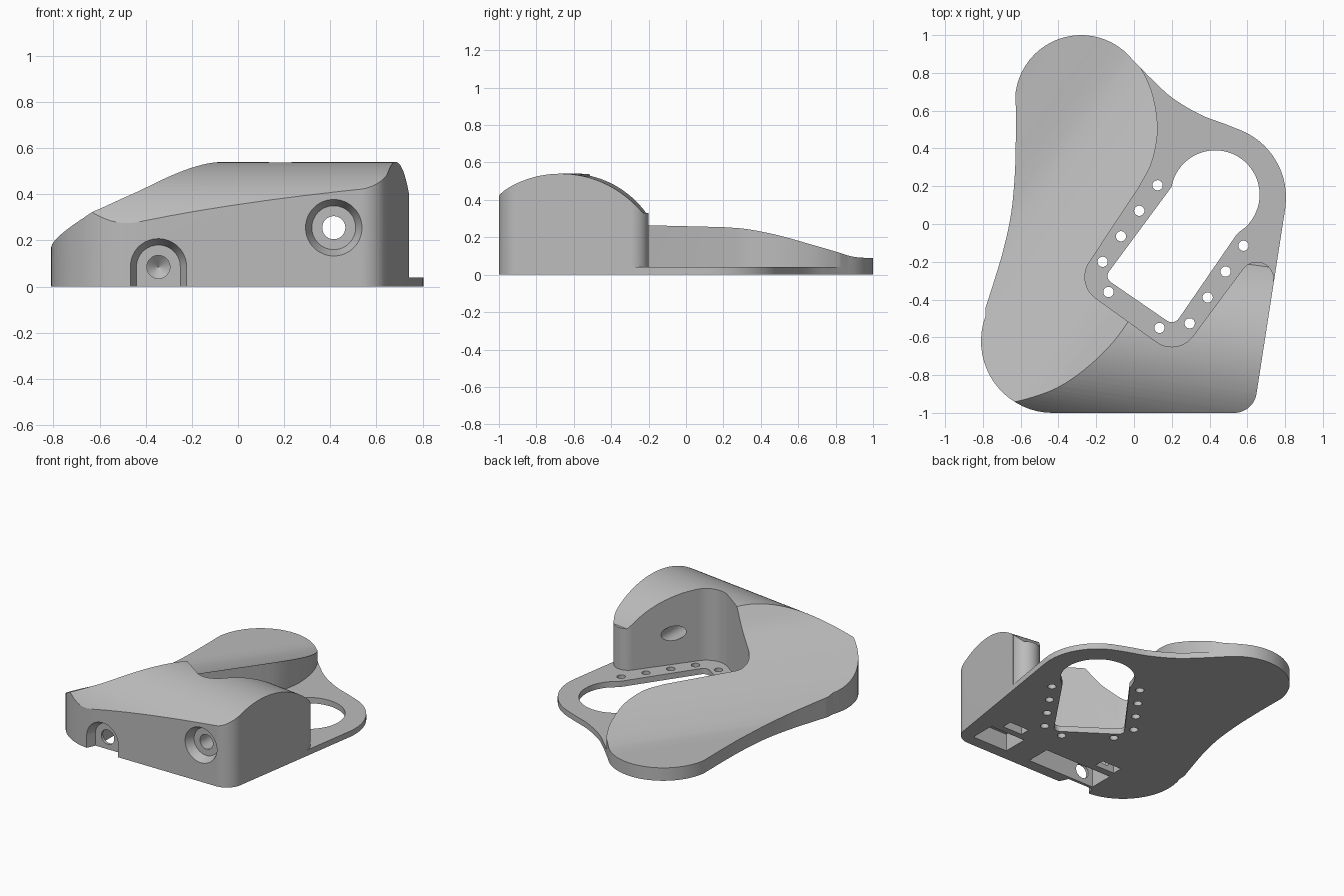
import bpy, bmesh
from math import radians, cos, sin, pi
from mathutils import Vector

if "Cube" in bpy.data.objects:
    bpy.data.objects.remove(bpy.data.objects["Cube"])

X, Y, Z = Vector((1, 0, 0)), Vector((0, 1, 0)), Vector((0, 0, 1))

grey = bpy.data.materials.new("plain_grey")
grey.use_nodes = True
grey.diffuse_color = (0.5, 0.5, 0.5, 1)
grey.node_tree.nodes["Principled BSDF"].inputs["Base Color"].default_value = (0.5, 0.5, 0.5, 1)


def arc(cx, cy, r, a0, a1):
    n = max(4, int(abs(a1 - a0) / 6))
    angles = [radians(a0 + (a1 - a0) * i / n) for i in range(n + 1)]
    return [(cx + r * cos(a), cy + r * sin(a)) for a in angles]


def spline(pts, steps=6):
    """Smooth curve through the points."""
    p = [Vector(q) for q in pts]
    p = [p[0] * 2 - p[1]] + p + [p[-1] * 2 - p[-2]]
    out = []
    for a, b, c, d in zip(p, p[1:], p[2:], p[3:]):
        for i in range(steps):
            t = i / steps
            out.append(tuple(b + (c - a) * (t / 2) + (a * 2 - b * 5 + c * 4 - d) * (t * t / 2)
                             + (b * 3 - a - c * 3 + d) * (t ** 3 / 2)))
    return out + [tuple(pts[-1])]


def solid(name, rings, u, v, w, origin=Vector()):
    """Closed solid skinned through (points, height) rings."""
    bm = bmesh.new()
    loops = [[bm.verts.new(origin + u * a + v * b + w * h) for a, b in pts] for pts, h in rings]
    for lo, hi in zip(loops, loops[1:]):
        for i in range(len(lo)):
            j = (i + 1) % len(lo)
            bm.faces.new((lo[i], lo[j], hi[j], hi[i]))
    bm.faces.new(loops[0])
    bm.faces.new(loops[-1])
    bmesh.ops.recalc_face_normals(bm, faces=bm.faces)
    me = bpy.data.meshes.new(name)
    bm.to_mesh(me)
    bm.free()
    me.materials.append(grey)
    ob = bpy.data.objects.new(name, me)
    bpy.context.collection.objects.link(ob)
    return ob


def prism(name, pts, h0, h1, u=X, v=Y, w=Z, origin=Vector()):
    return solid(name, [(pts, h0), (pts, h1)], u, v, w, origin)


def box(name, x0, x1, y0, y1, z0, z1):
    return prism(name, [(x0, y0), (x1, y0), (x1, y1), (x0, y1)], z0, z1)


def combine(ob, tool, operation):
    tool.hide_render = True
    mod = ob.modifiers.new(operation, 'BOOLEAN')
    mod.operation, mod.solver, mod.object = operation, 'EXACT', tool
    bpy.context.view_layer.objects.active = ob
    bpy.ops.object.modifier_apply(modifier=mod.name)
    bpy.data.objects.remove(tool)


# Full outline, raised as a block
outline = (arc(-.28, .65, .35, 38, 172)
           + spline([(-.625, .5), (-.63, .28), (-.65, .06), (-.69, -.13), (-.74, -.3), (-.785, -.44)])
           + arc(-.43, -.62, .38, 160, 270)
           + arc(.53, -.88, .12, -90, -8)
           + arc(.42, .14, .385, -8, 70)
           + spline([(.48, .53), (.35, .58), (.2, .67), (.08, .78)]))
body = prism("hand_rest", outline, 0, .8)

# Palm surface: an S profile swept parallel to the slot
palm = spline([(-1.5, .09), (-.8, .09), (-.6, .092), (-.5, .105), (-.39, .135), (-.3, .165),
               (-.19, .21), (-.077, .262), (.036, .32), (.123, .38), (.19, .435), (.28, .54), (.4, .68)])
palm += [(2, .7), (2, -.1), (-1.5, -.1)]
combine(body, prism("palm_form", palm, -2, 2, Vector((.81, -.587, 0)), Z, Vector((.587, .81, 0))), 'INTERSECT')

# Finger dome: a round profile along a slightly turned axis
R = .57
dome = [(R * sin(a), .54 - R + R * cos(a)) for a in [radians(-75 + 3 * i) for i in range(43)]]
dome += [(2.5, dome[-1][1]), (2.5, -.1), (dome[0][0], -.1)]
combine(body, prism("dome_form", dome, -2, 2, Vector((.136, .99, 0)), Z, Vector((.99, -.136, 0)),
                    Vector((.68, -.67, 0))), 'INTERSECT')

# Low plate around the slot
well = (arc(.65, -.29, .09, -8, 145) + arc(.2, -.51, .14, -36, -126) + arc(-.12, -.28, .14, -126, -216)
        + spline([(.03, .2), (.095, .33), (.125, .5), (.1, .68), (.045, .81), (-.004, .866)])
        + [(-.004, 1.3), (1.2, 1.3), (1.2, -.303)])
combine(body, prism("well_cut", well, .04, 1), 'DIFFERENCE')

# Keyhole slot
slot = (arc(.43, .155, .235, -47, 170) + arc(-.1, -.275, .04, 144, 234)
        + arc(.2, -.475, .045, 234, 324) + [(.54, -.06), (.56, -.04)])
combine(body, prism("slot_cut", slot, -.1, .5), 'DIFFERENCE')

# Small holes around the slot
rows = [(.125 - .097 * i, .205 - .135 * i) for i in range(4)]
rows += [(.58 - .095 * i, -.115 - .137 * i) for i in range(4)]
for x, y in rows + [(-.135, -.36), (.135, -.55)]:
    combine(body, prism("pin_hole_cut", arc(x, y, .027, 0, 360)[:-1], -.1, .2), 'DIFFERENCE')


# Front sockets with tapered rims
def socket(cx, cz, arched):
    rings = []
    for r, y in ((.127, -1.01), (.095, -.94)):
        if arched:
            pts = arc(cx, cz, r, 0, 180) + [(cx - r, -.1), (cx + r, -.1)]
        else:
            pts = arc(cx, cz, r, 0, 360)[:-1]
        rings.append((pts, y))
    combine(body, solid("socket_cut", rings, X, Z, Y), 'DIFFERENCE')


def bore(cx, cz, ends):
    rings = [(arc(cx, cz, r, 0, 360)[:-1], y) for r, y in ends]
    combine(body, solid("bore_cut", rings, X, Z, Y), 'DIFFERENCE')


socket(.415, .255, False)
socket(-.345, .085, True)
bore(.415, .255, [(.05, -1.05), (.05, -.2)])
bore(-.345, .085, [(.05, -1.05), (.05, -.6), (.002, -.56)])

# Pockets under the front block
for x0, x1, y0, y1, depth in ((.28, .55, -.92, -.745, .12), (.34, .49, -.7, -.63, .12),
                              (-.43, .09, -.92, -.75, .15), (-.42, -.27, -.7, -.63, .15)):
    combine(body, box("pocket_cut", x0, x1, y0, y1, -.1, depth), 'DIFFERENCE')

# Soft shading with crisp edges
bpy.ops.object.select_all(action='DESELECT')
body.select_set(True)
bpy.context.view_layer.objects.active = body
bpy.ops.object.shade_smooth_by_angle(angle=radians(16))
